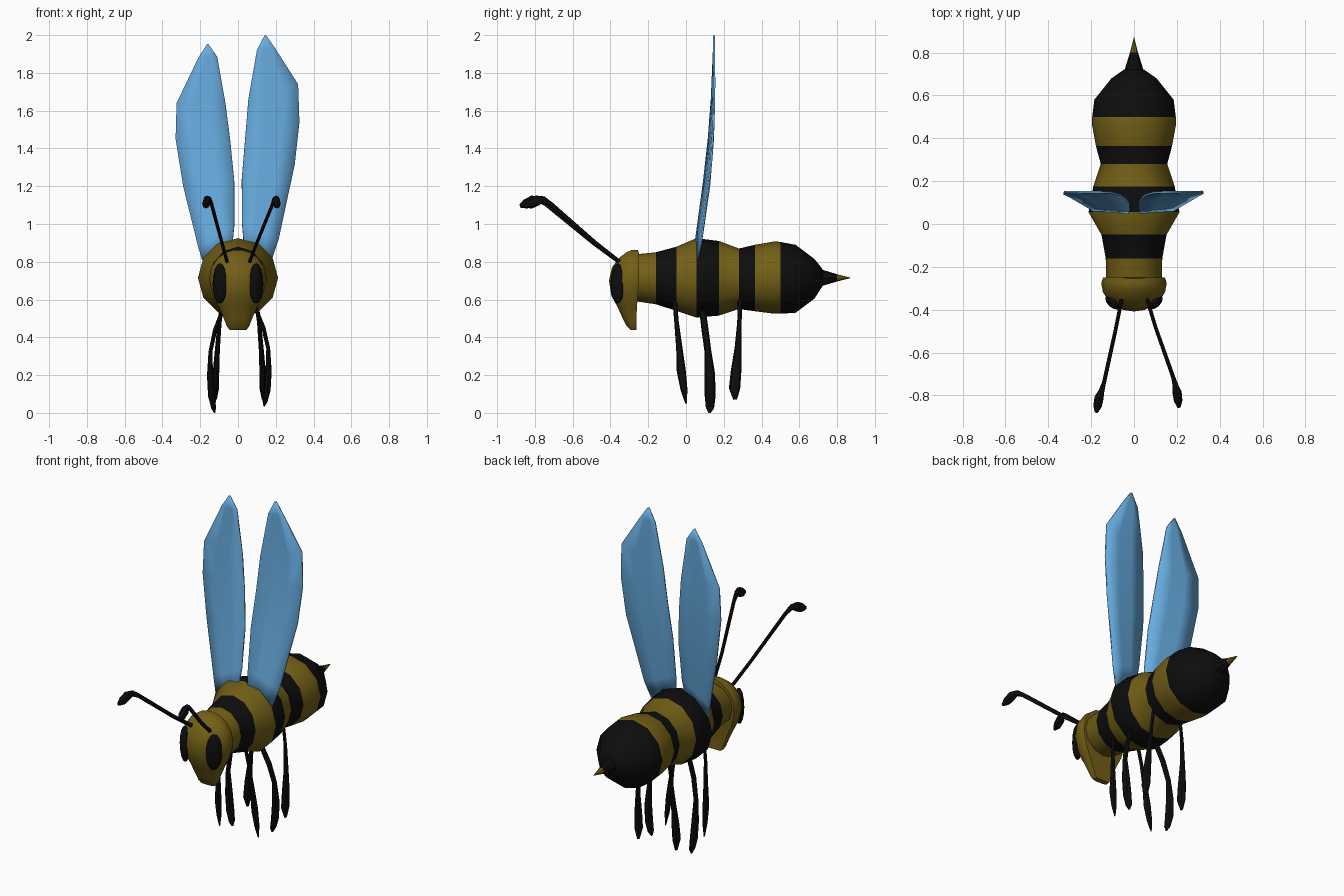
import bpy, bmesh, math
from mathutils import Vector, Matrix


def material(name, rgb):
    m = bpy.data.materials.new(name)
    m.diffuse_color = (*rgb, 1)
    return m


GOLD = material("dark gold", (0.17, 0.115, 0.008))
BLACK = material("black", (0.004, 0.004, 0.004))
BLUE = material("wing blue", (0.135, 0.41, 0.74))


def finish(name, bm, mats, angle=40):
    bmesh.ops.recalc_face_normals(bm, faces=bm.faces[:])
    mesh = bpy.data.meshes.new(name)
    bm.to_mesh(mesh)
    bm.free()
    for m in mats:
        mesh.materials.append(m)
    ob = bpy.data.objects.new(name, mesh)
    bpy.context.collection.objects.link(ob)
    bpy.ops.object.select_all(action='DESELECT')
    ob.select_set(True)
    bpy.context.view_layer.objects.active = ob
    bpy.ops.object.shade_smooth_by_angle(angle=math.radians(angle))
    return ob


def loft(rings):
    """Skin closed rings of equal length and cap both ends."""
    bm = bmesh.new()
    vs = [[bm.verts.new(p) for p in ring] for ring in rings]
    n = len(vs[0])
    for a, b in zip(vs, vs[1:]):
        for i in range(n):
            j = (i + 1) % n
            bm.faces.new((a[i], a[j], b[j], b[i]))
    bm.faces.new(vs[0])
    bm.faces.new(vs[-1][::-1])
    return bm


def tube(name, path, mat, side, flat=1.0, n=8):
    """Tapered limb along (x, y, z, radius) points, thinned across 'side'."""
    pts = [Vector(p[:3]) for p in path]
    rings = []
    for i, p in enumerate(pts):
        t = (pts[min(i + 1, len(pts) - 1)] - pts[max(i - 1, 0)]).normalized()
        u = (side - t * side.dot(t)).normalized()
        v = t.cross(u)
        r = path[i][3]
        rings.append([p + r * (flat * math.cos(a) * u + math.sin(a) * v)
                      for a in (2 * math.pi * k / n for k in range(n))])
    return finish(name, loft(rings), [mat])


# Striped body: y, half width, bottom z, top z
body = [(-0.29, 0.125, 0.60, 0.835), (-0.26, 0.13, 0.59, 0.84),
        (-0.16, 0.132, 0.575, 0.85), (-0.05, 0.152, 0.54, 0.88),
        (0.055, 0.212, 0.505, 0.925), (0.175, 0.19, 0.515, 0.91),
        (0.28, 0.155, 0.55, 0.87), (0.365, 0.178, 0.538, 0.89),
        (0.47, 0.197, 0.525, 0.908), (0.50, 0.195, 0.525, 0.905),
        (0.58, 0.185, 0.53, 0.89), (0.68, 0.105, 0.605, 0.815),
        (0.722, 0.045, 0.67, 0.762)]
rings = []
for y, w, lo, hi in body:
    c, h = (lo + hi) / 2, (hi - lo) / 2
    rings.append([(w * math.sin(a), y, c + h * math.cos(a))
                  for a in (2 * math.pi * k / 12 for k in range(12))])
bm = loft(rings)
stripes = [(-0.16, -0.05), (0.055, 0.175), (0.28, 0.365), (0.50, 1.0)]
for f in bm.faces:
    y = f.calc_center_median().y
    f.material_index = int(any(a < y < b for a, b in stripes))
finish("body", bm, [GOLD, BLACK])

# Sting with a gold point
bm = loft([[(r * math.sin(a), y, 0.715 + r * math.cos(a))
            for a in (2 * math.pi * k / 8 for k in range(8))]
           for y, r in ((0.715, 0.045), (0.80, 0.019), (0.872, 0.001))])
for f in bm.faces:
    f.material_index = int(f.calc_center_median().y < 0.80)
finish("sting", bm, [GOLD, BLACK])

# Head with tapering snout: z, half width, front y, back y
head = [(0.44, 0.045, -0.295, -0.262), (0.46, 0.06, -0.315, -0.262),
        (0.50, 0.075, -0.335, -0.262), (0.56, 0.102, -0.362, -0.26),
        (0.62, 0.132, -0.395, -0.255), (0.70, 0.153, -0.408, -0.25),
        (0.77, 0.142, -0.392, -0.25), (0.82, 0.108, -0.355, -0.25),
        (0.85, 0.065, -0.315, -0.25), (0.862, 0.025, -0.29, -0.255)]
rings = []
for z, w, yf, yb in head:
    ring = [(w * math.cos(a), yb - 0.025 - (yb - 0.025 - yf) * math.sin(a), z)
            for a in (math.pi * k / 10 for k in range(11))]
    rings.append(ring + [(-w * 0.94, yb, z), (w * 0.94, yb, z)])
finish("head", loft(rings), [GOLD], 45)

# Eyes
for s, side in ((1, "right"), (-1, "left")):
    bm = bmesh.new()
    bmesh.ops.create_uvsphere(bm, u_segments=12, v_segments=8, radius=1)
    bm.transform(Matrix.Translation((s * 0.096, -0.363, 0.685))
                 @ Matrix.Rotation(s * math.radians(42), 4, 'Z')
                 @ Matrix.Diagonal((0.045, 0.028, 0.107, 1)))
    finish(side + "_eye", bm, [BLACK])

# Antennae with clubbed ends
X, Z = Vector((1, 0, 0)), Vector((0, 0, 1))
feelers = {
    "left": [(-0.055, -0.34, 0.79, 0.011), (-0.085, -0.49, 0.90, 0.011),
             (-0.14, -0.74, 1.105, 0.012), (-0.152, -0.78, 1.13, 0.017),
             (-0.163, -0.81, 1.125, 0.027), (-0.17, -0.85, 1.105, 0.025),
             (-0.176, -0.878, 1.095, 0.01)],
    "right": [(0.058, -0.34, 0.79, 0.011), (0.10, -0.48, 0.90, 0.011),
              (0.183, -0.715, 1.105, 0.012), (0.194, -0.755, 1.13, 0.017),
              (0.201, -0.785, 1.125, 0.027), (0.206, -0.825, 1.105, 0.025),
              (0.21, -0.855, 1.095, 0.01)]}
for side, path in feelers.items():
    tube(side + "_antenna", path, BLACK, X, 0.8)

# Legs: thin at the hip, flattened paddle, pointed foot
legs = {
    "front": [(0.09, -0.06, 0.60, 0.012), (0.108, -0.05, 0.48, 0.012),
              (0.12, -0.035, 0.34, 0.017), (0.128, -0.025, 0.22, 0.024),
              (0.132, -0.01, 0.12, 0.018), (0.135, 0.0, 0.05, 0.004)],
    "middle": [(0.09, 0.085, 0.56, 0.017), (0.135, 0.10, 0.45, 0.018),
               (0.16, 0.115, 0.34, 0.017), (0.162, 0.125, 0.22, 0.027),
               (0.155, 0.128, 0.12, 0.029), (0.143, 0.127, 0.06, 0.022),
               (0.138, 0.125, 0.035, 0.006)],
    "back": [(0.10, 0.285, 0.60, 0.011), (0.115, 0.283, 0.48, 0.012),
             (0.125, 0.275, 0.34, 0.018), (0.13, 0.265, 0.22, 0.028),
             (0.132, 0.257, 0.13, 0.03), (0.132, 0.26, 0.07, 0.01)]}
for pos, path in legs.items():
    for s, side in ((1, "right"), (-1, "left")):
        drop = 0.035 if s < 0 and pos == "middle" else 0
        pts = [(s * x + (0.014 if s < 0 else 0), y,
                z - drop * (0.6 - z) / 0.565, r) for x, y, z, r in path]
        tube(f"{pos}_{side}_leg", pts, BLACK, X, 0.6)

# Wings: rows of inner x, inner z, outer x, outer z from root to tip
wings = {
    "right": [(0.03, 0.90, 0.18, 0.815), (0.022, 1.00, 0.215, 0.92),
              (0.02, 1.235, 0.30, 1.315), (0.038, 1.45, 0.325, 1.54),
              (0.055, 1.66, 0.318, 1.74), (0.10, 1.92, 0.20, 1.925),
              (0.14, 1.998, 0.15, 1.998)],
    "left": [(-0.03, 0.89, -0.19, 0.81), (-0.02, 0.99, -0.212, 0.885),
             (-0.02, 1.225, -0.29, 1.20), (-0.04, 1.43, -0.33, 1.45),
             (-0.065, 1.63, -0.325, 1.64), (-0.11, 1.885, -0.21, 1.88),
             (-0.157, 1.953, -0.163, 1.953)]}
for side, rows in wings.items():
    bm = bmesh.new()
    grid = []
    for xi, zi, xo, zo in rows:
        row = []
        for k in range(4):
            x, z = xi + (xo - xi) * k / 3, zi + (zo - zi) * k / 3
            t = (2 - z) / 1.1
            y = 0.148 - 0.08 * t * t + 0.16 * (abs(x) - 0.14) * t
            row.append(bm.verts.new((x, y, z)))
        grid.append(row)
    for a, b in zip(grid, grid[1:]):
        for k in range(3):
            bm.faces.new((a[k], a[k + 1], b[k + 1], b[k]))
    ob = finish(side + "_wing", bm, [BLUE])
    mod = ob.modifiers.new("thickness", 'SOLIDIFY')
    mod.thickness, mod.offset = 0.01, 0
